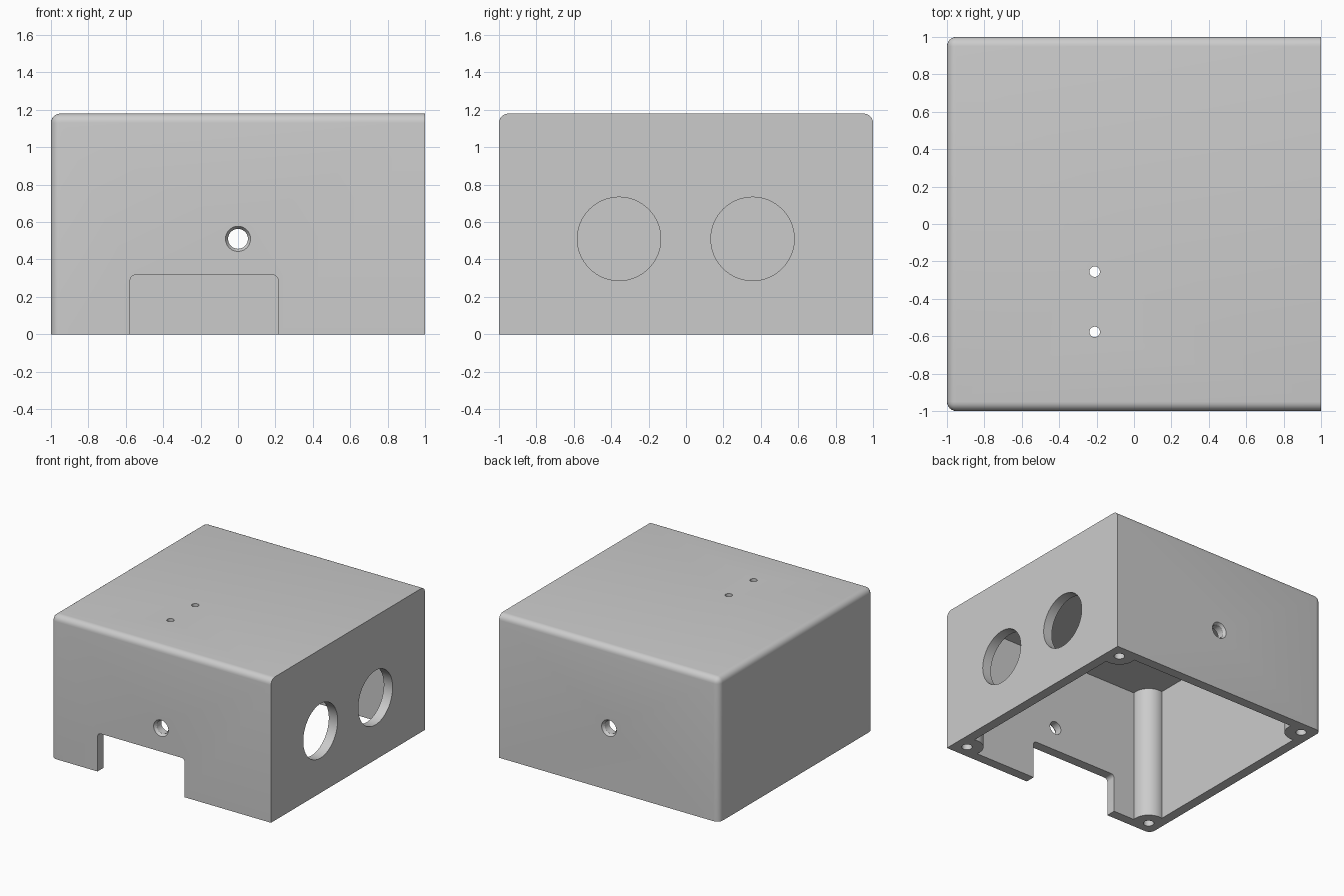
import bpy
import bmesh
import math
from mathutils import Matrix, Vector

if "Cube" in bpy.data.objects:
    bpy.data.objects.remove(bpy.data.objects["Cube"])

HEIGHT = 1.18
WALL = 0.08
FILLET = 0.05
BOSS_INSET = 0.107

grey = bpy.data.materials.new("plain grey")
grey.use_nodes = True
grey.diffuse_color = (0.6, 0.6, 0.6, 1)
grey.node_tree.nodes["Principled BSDF"].inputs["Base Color"].default_value = (0.6, 0.6, 0.6, 1)


def make_object(name, bm):
    bmesh.ops.recalc_face_normals(bm, faces=bm.faces)
    mesh = bpy.data.meshes.new(name)
    bm.to_mesh(mesh)
    bm.free()
    obj = bpy.data.objects.new(name, mesh)
    bpy.context.collection.objects.link(obj)
    mesh.materials.append(grey)
    return obj


def box(name, low, high, round_edge=None, radius=0.0, segments=6):
    """Box between two corners; edges picked by round_edge are filleted."""
    low, high = Vector(low), Vector(high)
    bm = bmesh.new()
    bmesh.ops.create_cube(bm, size=1)
    for v in bm.verts:
        v.co = (low + high) / 2 + v.co * (high - low)
    if round_edge:
        edges = [e for e in bm.edges if round_edge((e.verts[0].co + e.verts[1].co) / 2)]
        bmesh.ops.bevel(bm, geom=edges, offset=radius, offset_type='OFFSET',
                        segments=segments, profile=0.5, affect='EDGES')
    return make_object(name, bm)


def rod(name, start, end, r1, r2=None, sides=48):
    """Cylinder or cone between two points."""
    start, end = Vector(start), Vector(end)
    axis = end - start
    turn = axis.to_track_quat('Z', 'Y').to_matrix().to_4x4()
    bm = bmesh.new()
    bmesh.ops.create_cone(bm, cap_ends=True, segments=sides, radius1=r1,
                          radius2=r1 if r2 is None else r2, depth=axis.length,
                          matrix=Matrix.Translation((start + end) / 2) @ turn)
    return make_object(name, bm)


def cut(target, cutter):
    cutter.hide_render = True
    mod = target.modifiers.new("cut", 'BOOLEAN')
    mod.operation = 'DIFFERENCE'
    mod.solver = 'EXACT'
    mod.object = cutter
    bpy.context.view_layer.objects.active = target
    bpy.ops.object.modifier_apply(modifier=mod.name)
    bpy.data.objects.remove(cutter)


# Outer shell: top edges and the two right-hand corners rounded, left face sharp
def shell_edge(mid):
    on_top = mid.z > HEIGHT - 0.01 and mid.x < 0.9
    right_corner = mid.x < -0.9 and abs(mid.y) > 0.9 and 0.1 < mid.z < HEIGHT - 0.1
    return on_top or right_corner


enclosure = box("enclosure", (-1, -1, 0), (1, 1, HEIGHT), shell_edge, FILLET)

# Cavity, leaving a screw boss standing in each corner
inner = 1 - WALL
cavity = box("cavity_cutter", (-inner, -inner, -0.1), (inner, inner, HEIGHT - WALL))
corners = [(sx * (1 - BOSS_INSET), sy * (1 - BOSS_INSET)) for sx in (-1, 1) for sy in (-1, 1)]
for x, y in corners:
    cut(cavity, rod("boss", (x, y, -0.3), (x, y, HEIGHT + 0.1), 0.125))
cut(enclosure, cavity)

# Screw holes in the bosses
for x, y in corners:
    cut(enclosure, rod("screw_hole", (x, y, -0.1), (x, y, 0.4), 0.04, sides=32))

# Front cable notch with rounded upper corners
cut(enclosure, box("notch", (-0.577, -1.1, -0.1), (0.215, -0.85, 0.317),
                   lambda m: m.z > 0.3 and abs(m.y + 0.975) < 0.01, 0.03))

# Countersunk holes through the front and back walls
for side in (-1, 1):
    cut(enclosure, rod("wall_hole", (0, side * 1.1, 0.51), (0, side * 0.85, 0.51), 0.053))
    cut(enclosure, rod("countersink", (0, side * 1.01, 0.51), (0, side * 0.975, 0.51), 0.074, 0.05))

# Pair of large round openings in the left wall
for y in (-0.358, 0.356):
    cut(enclosure, rod("round_opening", (0.85, y, 0.51), (1.1, y, 0.51), 0.223, sides=64))

# Two small holes in the top
for y in (-0.255, -0.577):
    cut(enclosure, rod("top_hole", (-0.21, y, 1.0), (-0.21, y, 1.3), 0.028, sides=32))

# Smooth shading with sharp edges kept
bpy.ops.object.select_all(action='DESELECT')
enclosure.select_set(True)
bpy.context.view_layer.objects.active = enclosure
bpy.ops.object.shade_smooth_by_angle(angle=math.radians(30))
